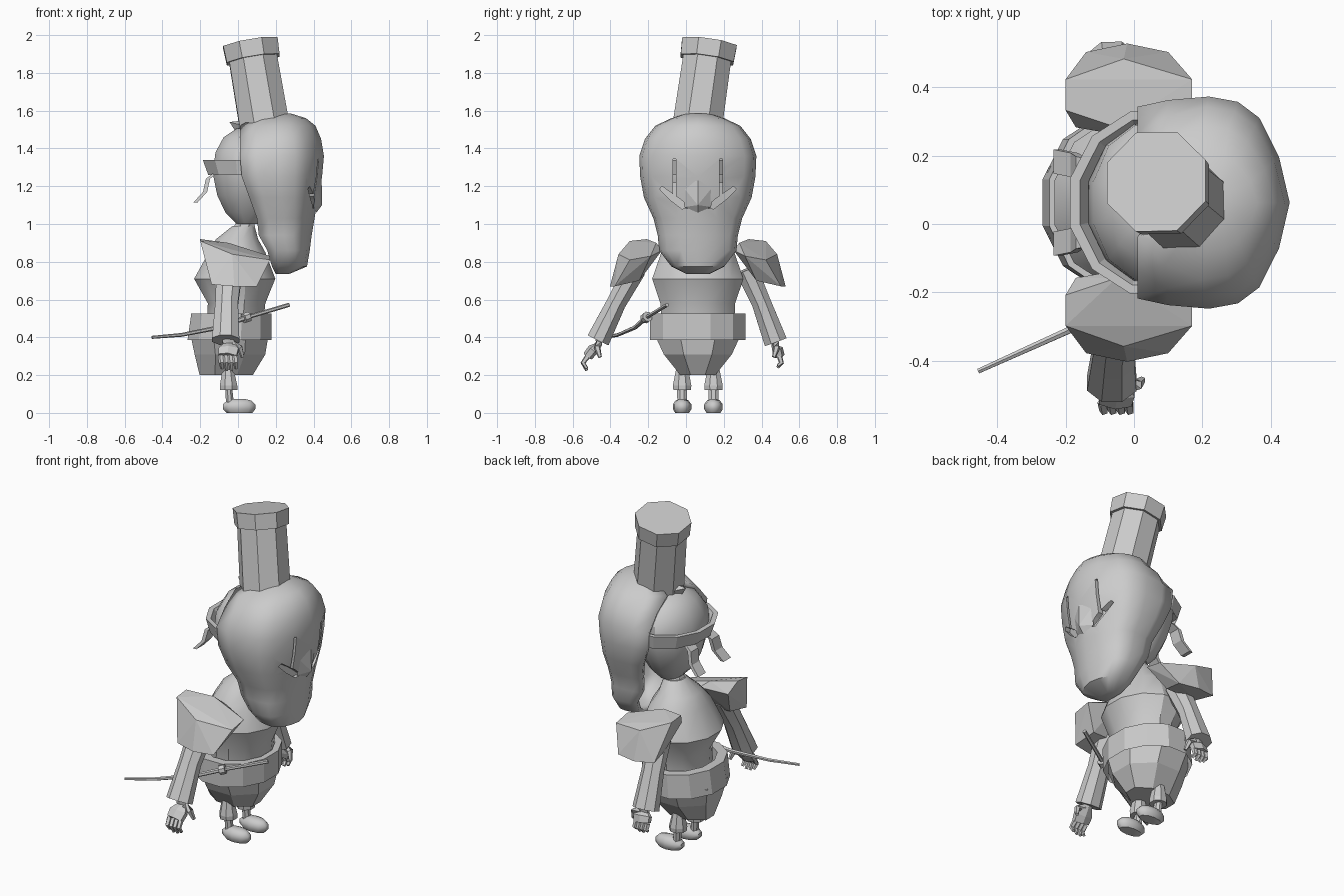
import bpy, bmesh, math
from mathutils import Vector as V

if "Cube" in bpy.data.objects:
    bpy.data.objects.remove(bpy.data.objects["Cube"])

CY = 0.0625  # symmetry plane of the figure


def finish(name, bm, smooth=None):
    me = bpy.data.meshes.new(name)
    bm.to_mesh(me)
    bm.free()
    ob = bpy.data.objects.new(name, me)
    bpy.context.collection.objects.link(ob)
    if smooth:
        bpy.ops.object.select_all(action='DESELECT')
        bpy.context.view_layer.objects.active = ob
        ob.select_set(True)
        bpy.ops.object.shade_smooth_by_angle(angle=math.radians(smooth))
    return ob


def loft(name, rings, smooth=None, closed=True, caps=True):
    bm = bmesh.new()
    vs = [[bm.verts.new(p) for p in r] for r in rings]
    n = len(rings[0])
    for a, b in zip(vs, vs[1:]):
        for i in range(n if closed else n - 1):
            j = (i + 1) % n
            bm.faces.new((a[i], a[j], b[j], b[i]))
    if caps:
        bm.faces.new(vs[0][::-1])
        bm.faces.new(vs[-1])
    bmesh.ops.recalc_face_normals(bm, faces=bm.faces)
    c = sum((v.co for v in bm.verts), V()) / len(bm.verts)
    if sum((f.calc_center_median() - c).dot(f.normal) * f.calc_area() for f in bm.faces) < 0:
        bmesh.ops.reverse_faces(bm, faces=bm.faces)
    return finish(name, bm, smooth)


def hull(name, pts):
    bm = bmesh.new()
    for p in pts:
        bm.verts.new(p)
    bmesh.ops.convex_hull(bm, input=bm.verts)
    return finish(name, bm)


def oval(z, x0, x1, w, n=12, y=CY):
    cx, rx = (x0 + x1) / 2, (x1 - x0) / 2
    return [(cx + rx * math.cos(2 * math.pi * (i + .5) / n),
             y + w * math.sin(2 * math.pi * (i + .5) / n), z) for i in range(n)]


def tube(name, pts, radii, n=8, smooth=None, flat=1.0):
    pts = [V(p) for p in pts]
    rings = []
    for k, (p, r) in enumerate(zip(pts, radii)):
        d = (pts[min(k + 1, len(pts) - 1)] - pts[max(k - 1, 0)]).normalized()
        u = V((1, 0, 0)) if abs(d.x) < .8 else V((0, 1, 0))
        u = (u - d * u.dot(d)).normalized()
        w = d.cross(u)
        rings.append([p + u * r * math.cos(2 * math.pi * (i + .5) / n)
                      + w * r * flat * math.sin(2 * math.pi * (i + .5) / n) for i in range(n)])
    return loft(name, rings, smooth)


# mask: open-backed shell, rows of z, back x, back half width, half width, front x
rows = [(.735, .2, .06, .06, .27), (.775, .18, .12, .14, .365), (.86, .155, .18, .205, .38),
        (.94, .11, .19, .212, .39), (1.03, .10, .21, .235, .405), (1.14, .06, .26, .285, .425),
        (1.25, .02, .28, .305, .445), (1.36, .01, .28, .31, .455), (1.45, .01, .2, .28, .44),
        (1.52, .01, .1, .225, .41), (1.56, .08, .08, .14, .36), (1.585, .16, .04, .06, .28)]
rings = []
for z, xb, wb, w, xf in rows:
    d = xf - xb
    half = [(xb, wb), (xb + .2 * d, .35 * wb + .65 * w), (xb + .47 * d, w), (xb + .66 * d, .95 * w),
            (xb + .8 * d, .8 * w), (xb + .93 * d, .43 * w)]
    rings.append([(x, CY - y, z) for x, y in half] + [(xf, CY, z)]
                 + [(x, CY + y, z) for x, y in half[::-1]])
mask = loft("mask", rings, 50, closed=False)
m = mask.modifiers.new("thickness", 'SOLIDIFY')
m.thickness = .03
m.offset = -1

# eye slots and scar slots, with eyes behind
for s in (-1, 1):
    eye = [(.205, 1.185), (.19, 1.2), (.09, 1.13), (.04, 1.085), (.085, 1.08), (.15, 1.13)]
    cut1 = hull("eye_cutter", [(x, CY + s * y, z) for x in (.25, .55) for y, z in eye])
    cut2 = hull("scar_cutter", [(x, CY + s * y, z) for x in (.3, .55) for y in (.116, .132) for z in (1.12, 1.345)])
    for c in (cut1, cut2):
        b = mask.modifiers.new("slot", 'BOOLEAN')
        b.operation = 'DIFFERENCE'
        b.solver = 'EXACT'
        b.object = c
        c.hide_render = True
        c.hide_set(True)
    hull("eye", [(x + .3 * (.1 - y), CY + s * y, z) for x in (.33, .37) for y in (.04, .2) for z in (1.06, 1.22)])

# nose and brow ridge
hull("nose", [(.443, CY, 1.23), (.445, CY, 1.10), (.415, CY, 1.06), (.41, CY - .09, 1.21),
              (.41, CY + .09, 1.21), (.40, CY - .07, 1.09), (.40, CY + .07, 1.09)])

# leaning hat and its cap
base, top = V((.14, .06, 1.52)), V((.078, .113, 1.885))
ax = (top - base).normalized()
tube("hat", [base, top], [.142, .138], 8)
tube("hat_cap", [top - ax * .015, top + ax * .075], [.153, .158], 8)

# head behind the mask, headband and its tails
loft("head", [oval(z, .05 - rx, .05 + rx, ry) for z, rx, ry in
              [(1.0, .06, .08), (1.06, .12, .14), (1.15, .165, .19), (1.27, .19, .24),
               (1.38, .175, .235), (1.46, .13, .17), (1.505, .06, .08)]], 35)
loft("headband", [oval(1.26, -.165, .27, .26), oval(1.34, -.195, .30, .275),
                  oval(1.34, -.165, .27, .25), oval(1.30, -.14, .24, .23)], caps=False)
for s in (-1, 1):
    y = CY + s * .09
    path = [(-.12, 1.27), (-.16, 1.24), (-.175, 1.17), (-.225, 1.115)]
    loft("headband_tail", [[(x + dx, y + dy + s * k * .01, z) for dx, dy in
                            ((-.01, -.035), (.012, -.035), (.012, .035), (-.01, .035))]
                           for k, (x, z) in enumerate(path)])
hull("head_fin", [(-.045, CY, 1.54), (.03, CY - .06, 1.52), (.03, CY + .06, 1.52),
                  (.0, CY, 1.47), (.05, CY, 1.55)])

# body
loft("neck", [oval(.93, -.05, .1, .075, 8), oval(1.02, -.01, .09, .055, 8)])
loft("torso", [oval(*r) for r in [(.48, -.17, .14, .2), (.58, -.165, .15, .205), (.71, -.24, .205, .25),
                                  (.85, -.16, .15, .20), (.92, -.12, .11, .13), (.99, -.03, .09, .065)]], 32)
loft("belt", [oval(.385, -.275, .185, .262), oval(.525, -.255, .185, .262),
              oval(.525, -.2, .15, .21), oval(.385, -.2, .15, .21)], caps=False)
loft("skirt", [oval(.2, -.215, .09, .1, 8), oval(.31, -.245, .16, .195, 8), oval(.42, -.27, .18, .25, 8)])

for s in (-1, 1):
    # shoulder pads
    pad = [(-.2, .36, .91), (-.2, .27, .92), (-.17, .22, .85), (-.03, .42, .84), (.17, .36, .81),
           (.17, .25, .83), (0, .19, .86), (-.05, .22, .90), (-.14, .44, .68), (.1, .44, .67),
           (-.02, .465, .67), (-.12, .31, .70), (.08, .31, .70)]
    hull("shoulder_pad", [(x, CY + s * o, z) for x, o, z in pad])
    # legs and shoes
    y = CY + s * .083
    loft("trouser_leg", [oval(.12, -.1, -.0, .05, 8, y), oval(.145, -.1, 0, .053, 8, y),
                         oval(.23, -.085, -.02, .035, 8, y)])
    loft("ankle", [oval(.05, -.065, -.02, .027, 8, y), oval(.14, -.07, -.03, .03, 8, y)])
    loft("shoe", [oval(0, -.065, .08, .037, 10, y), oval(.02, -.085, .096, .049, 10, y),
                  oval(.045, -.085, .096, .049, 10, y), oval(.065, -.06, .075, .035, 10, y),
                  oval(.073, -.05, .04, .018, 10, y)], 50)

# arms and hands: side, shoulder, elbow, cuff, palm end, finger tip
for s, sh, el, cuff, palm, tip in [(-1, (-.27, .76), (-.37, .58), (-.465, .385), (-.52, .30), (-.545, .225)),
                                   (1, (.32, .76), (.40, .58), (.475, .375), (.495, .30), (.505, .24))]:
    tube("sleeve", [(-.045, *sh), (-.06, *el), (-.065, *cuff)], [.075, .065, .078], 8, 30, .85)
    tube("hand", [(-.055, cuff[0], cuff[1] + .03), (-.05, cuff[0] - s * .005, cuff[1] - .02),
                  (-.05, (cuff[0] + palm[0]) / 2, .335), (-.055, *palm)], [.036, .034, .06, .055], 6, None, .5)
    for i in range(4):
        x = -.092 + i * .025
        tube("finger", [(x, *palm), (x + .004, tip[0], .265), (x + .008, tip[0] - s * .02, tip[1] + (.01 if i in (0, 3) else 0))],
             [.015, .014, .009], 5)
    tube("thumb", [(-.03, cuff[0], .365), (.01, cuff[0] + s * .005, .345), (.025, cuff[0] - s * .01, .295)],
         [.02, .018, .01], 5)

# sword: curved sheath, guard and grip
path = [(-.455, -.43, .4), (-.3, -.36, .413), (-.1, -.27, .452), (.045, -.21, .505)]
tube("sword_sheath", path, [.008, .010, .012, .013], 6)
tube("sword_grip", [(.045, -.21, .505), (.27, -.1, .572)], [.011, .011], 6)
tube("sword_guard", [(.03, -.217, .5), (.058, -.203, .51)], [.028, .028], 8)
